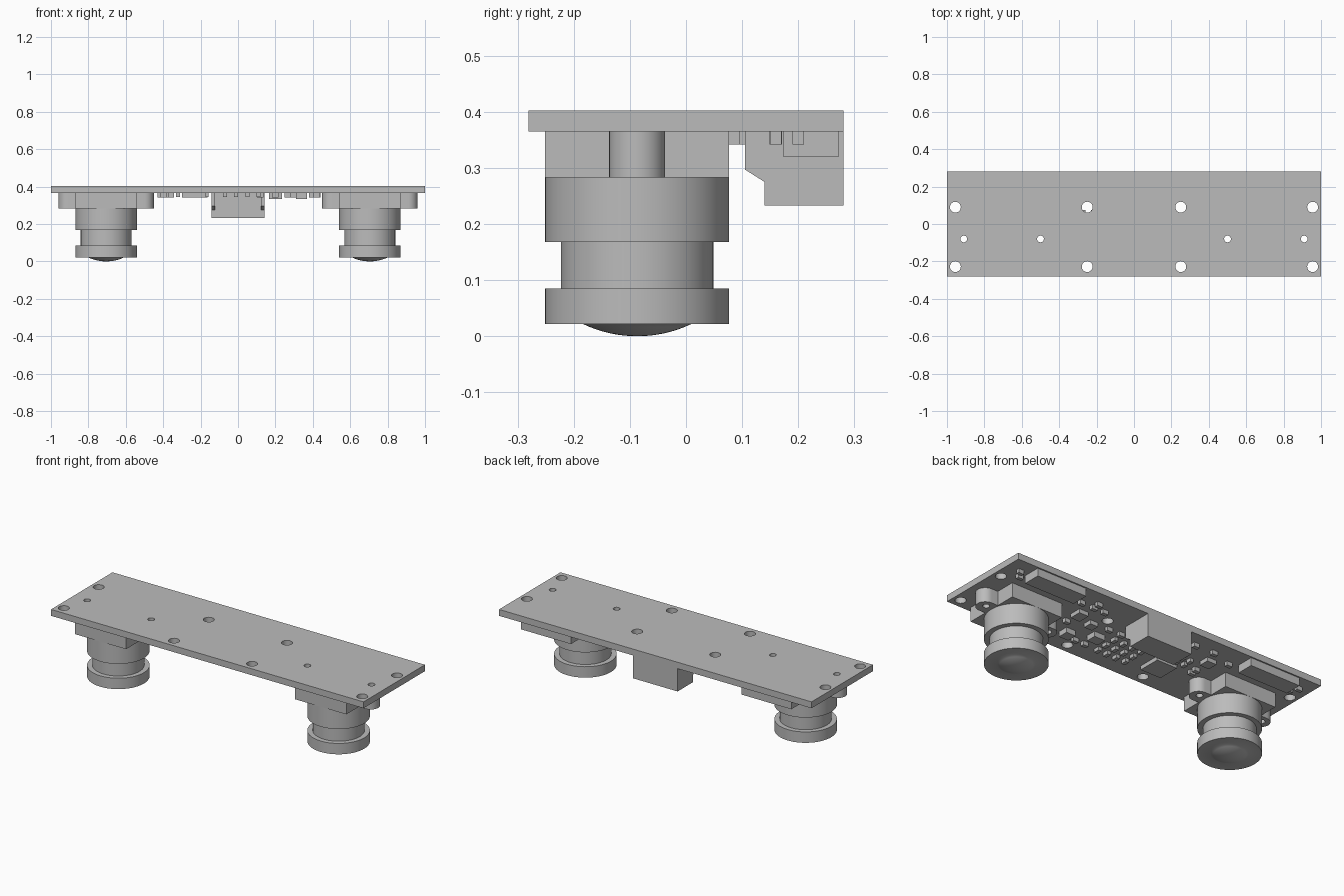
import bpy, bmesh, math

if "Cube" in bpy.data.objects:
    bpy.data.objects.remove(bpy.data.objects["Cube"])

grey = bpy.data.materials.new("plain_grey")
grey.diffuse_color = (0.5, 0.5, 0.5, 1)
grey.use_nodes = True
grey.node_tree.nodes["Principled BSDF"].inputs["Base Color"].default_value = grey.diffuse_color

Z0, Z1 = 0.365, 0.402      # underside and top of the board
LX, LY = 0.705, -0.087     # lens centre
LUG = 0.205                # lug offset from the lens centre


def finish(name, mesh, smooth=False):
    mesh.materials.clear()
    mesh.materials.append(grey)
    ob = bpy.data.objects.new(name, mesh)
    bpy.context.collection.objects.link(ob)
    if smooth:
        bpy.ops.object.select_all(action='DESELECT')
        ob.select_set(True)
        bpy.context.view_layer.objects.active = ob
        bpy.ops.object.shade_smooth_by_angle(angle=math.radians(30))
    return ob


def circle(cx, cy, r, n=32, a0=0.0, a1=2 * math.pi, closed=True):
    d = n if closed else n - 1
    return [(cx + r * math.cos(a0 + (a1 - a0) * i / d),
             cy + r * math.sin(a0 + (a1 - a0) * i / d)) for i in range(n)]


def plate(name, loops, z0, z1):
    """Extrude an outline (first loop) with holes (other loops)."""
    cu = bpy.data.curves.new(name, 'CURVE')
    cu.dimensions, cu.fill_mode = '2D', 'BOTH'
    cu.extrude = (z1 - z0) / 2
    for pts in loops:
        sp = cu.splines.new('POLY')
        sp.points.add(len(pts) - 1)
        for p, (x, y) in zip(sp.points, pts):
            p.co = (x, y, 0, 1)
        sp.use_cyclic_u = True
    tmp = bpy.data.objects.new(name + "_outline", cu)
    bpy.context.collection.objects.link(tmp)
    bpy.context.view_layer.update()
    me = bpy.data.meshes.new_from_object(tmp)
    bpy.data.objects.remove(tmp)
    bm = bmesh.new()
    bm.from_mesh(me)
    bmesh.ops.remove_doubles(bm, verts=bm.verts, dist=1e-5)
    bmesh.ops.translate(bm, verts=bm.verts, vec=(0, 0, (z0 + z1) / 2))
    bmesh.ops.recalc_face_normals(bm, faces=bm.faces)
    bm.to_mesh(me)
    bm.free()
    return finish(name, me, True)


def prism_x(name, profile, x0, x1):
    """Extrude a (y, z) profile along x."""
    bm = bmesh.new()
    f = bm.faces.new([bm.verts.new((x0, y, z)) for y, z in profile])
    ext = bmesh.ops.extrude_face_region(bm, geom=[f])['geom']
    bmesh.ops.translate(bm, verts=[v for v in ext if isinstance(v, bmesh.types.BMVert)],
                        vec=(x1 - x0, 0, 0))
    bmesh.ops.recalc_face_normals(bm, faces=bm.faces)
    me = bpy.data.meshes.new(name)
    bm.to_mesh(me)
    bm.free()
    return finish(name, me)


def box(name, cx, cy, sx, sy, depth):
    y0, y1 = cy - sy / 2, cy + sy / 2
    return prism_x(name, [(y0, Z0), (y1, Z0), (y1, Z0 - depth), (y0, Z0 - depth)],
                   cx - sx / 2, cx + sx / 2)


def lathe(name, profile, cx, cy, n=64):
    bm = bmesh.new()
    vs = [bm.verts.new((r, 0, z)) for r, z in profile]
    es = [bm.edges.new(p) for p in zip(vs, vs[1:])]
    bmesh.ops.spin(bm, geom=vs + es, axis=(0, 0, 1), cent=(0, 0, 0),
                   angle=2 * math.pi, steps=n)
    bmesh.ops.remove_doubles(bm, verts=bm.verts, dist=1e-5)
    bmesh.ops.recalc_face_normals(bm, faces=bm.faces)
    bmesh.ops.translate(bm, verts=bm.verts, vec=(cx, cy, 0))
    me = bpy.data.meshes.new(name)
    bm.to_mesh(me)
    bm.free()
    return finish(name, me, True)


# circuit board with mounting holes
holes = [circle(s * x, y, 0.029) for s in (-1, 1) for x in (0.25, 0.955) for y in (0.09, -0.228)]
holes += [circle(s * LX + d, -0.08, 0.018) for s in (-1, 1) for d in (-LUG, LUG)]
plate("circuit_board", [[(-1, -0.281), (1, -0.281), (1, 0.281), (-1, 0.281)]] + holes, Z0, Z1)

# lens profile: domed glass, front ring, neck, barrel
dome_r, sag = 0.097, 0.022
R = (dome_r ** 2 + sag ** 2) / (2 * sag)
lens = []
for i in range(9):
    r = dome_r * i / 8
    lens.append((r, R - math.sqrt(R * R - r * r)))
lens += [(0.164, 0.022), (0.164, 0.085), (0.136, 0.085), (0.136, 0.168),
         (0.164, 0.168), (0.164, 0.283), (0, 0.283)]

for s, side in ((-1, "left"), (1, "right")):
    cx = s * LX
    lathe(side + "_lens", lens, cx, LY)
    # lens mount: square block with a drilled round lug on each side
    h, r, c = 0.164, 0.05, LY
    outline = [(cx - h, c - h), (cx + h, c - h), (cx + h, c - r)]
    outline += circle(cx + LUG, c, r, 17, -math.pi / 2, math.pi / 2, False)
    outline += [(cx + h, c + r), (cx + h, c + h), (cx - h, c + h), (cx - h, c + r)]
    outline += circle(cx - LUG, c, r, 17, math.pi / 2, 1.5 * math.pi, False)
    outline += [(cx - h, c - r)]
    plate(side + "_lens_mount",
          [outline, circle(cx - LUG, -0.08, 0.018), circle(cx + LUG, -0.08, 0.018)], 0.283, Z0)
    # flat socket behind the lens
    box(side + "_flat_socket", cx, 0.223, 0.32, 0.1, 0.045)
    # outer small parts
    for x, y in ((0.92, 0.2), (0.89, 0.16)):
        box(side + "_small_part", s * x, y, 0.035, 0.02, 0.023)

# cable connector: body and two slanted cheeks
prism_x("connector_body", [(0.14, Z0), (0.281, Z0), (0.281, 0.233), (0.14, 0.233)], -0.143, 0.143)
for x0 in (-0.143, 0.123):
    prism_x("connector_cheek", [(0.14, Z0), (0.105, Z0), (0.105, 0.297), (0.14, 0.275)],
            x0, x0 + 0.02)

# larger chips: x, y, width, depth, height
for c in ((-0.235, -0.085, 0.13, 0.13, 0.023), (0.2, -0.06, 0.07, 0.06, 0.03),
          (0.34, -0.12, 0.06, 0.06, 0.03), (0.41, 0.06, 0.06, 0.07, 0.023),
          (0.3, 0.02, 0.05, 0.05, 0.023), (-0.4, 0.107, 0.06, 0.06, 0.023)):
    box("chip", *c)

# small parts around the chips
small = [(0.4, 0.2), (0.4, 0.16), (0.48, 0.16), (0.33, 0.16), (-0.36, 0.2), (-0.24, 0.2),
         (0.42, -0.03), (0.42, -0.15), (0.265, -0.15), (0.2, -0.15), (0.12, 0.04),
         (0.2, 0.04), (-0.4, 0.013), (-0.4, -0.024), (-0.18, 0.1), (-0.49, 0.16)]
for x, y in small:
    box("small_part", x, y, 0.035, 0.022, 0.023)
for i in range(4):
    for y in (-0.153, -0.09, -0.024):
        box("row_part", 0.11 - 0.06 * i, y, 0.022, 0.035, 0.02)
    for y in (0.013, 0.06):
        box("row_part", -0.17 - 0.05 * i, y, 0.022, 0.03, 0.02)
